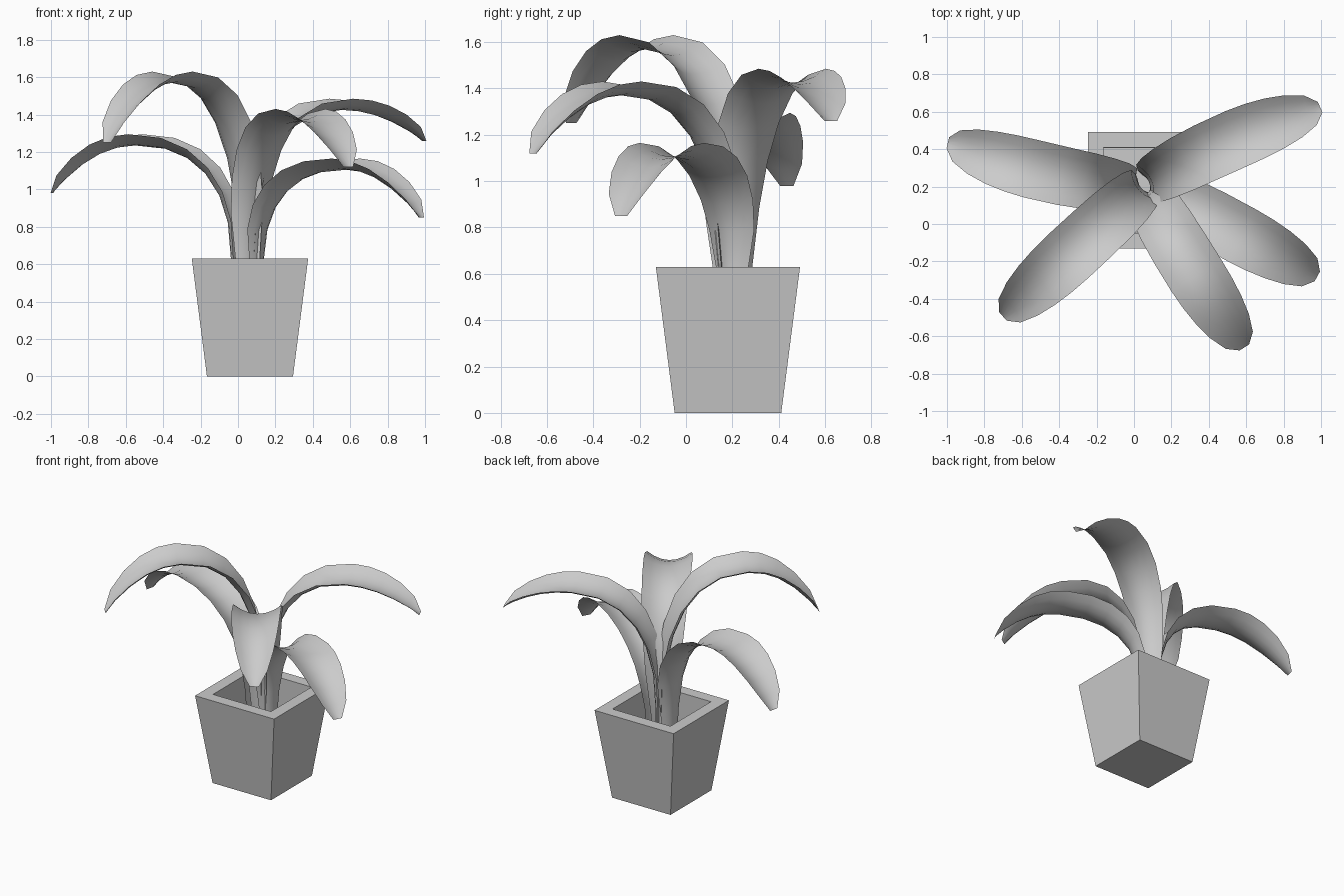
import bpy, bmesh, math
from mathutils import Vector

if "Cube" in bpy.data.objects:
    bpy.data.objects.remove(bpy.data.objects["Cube"], do_unlink=True)

grey = bpy.data.materials.new("plain grey")
grey.use_nodes = True
grey.diffuse_color = (0.6, 0.6, 0.6, 1)
grey.node_tree.nodes["Principled BSDF"].inputs["Base Color"].default_value = (0.6, 0.6, 0.6, 1)

RIM = 0.63


def finish(bm, name, smooth):
    mesh = bpy.data.meshes.new(name)
    bm.to_mesh(mesh)
    bm.free()
    mesh.materials.append(grey)
    for p in mesh.polygons:
        p.use_smooth = smooth
    obj = bpy.data.objects.new(name, mesh)
    bpy.context.collection.objects.link(obj)


def bridge(bm, rows, closed):
    for a, b in zip(rows, rows[1:]):
        n = len(a)
        for i in range(n if closed else n - 1):
            j = (i + 1) % n
            bm.faces.new((a[i], a[j], b[j], b[i]))


# Tapered square pot: outer wall, rim, upright inner wall and floor
def build_pot():
    bm = bmesh.new()
    corners = [(-1, -1), (1, -1), (1, 1), (-1, 1)]
    levels = [(0.23, 0), (0.311, RIM), (0.228, RIM), (0.226, 0.1)]
    rows = [[bm.verts.new((0.064 + cx * h, 0.181 + cy * h, z)) for cx, cy in corners]
            for h, z in levels]
    bridge(bm, rows, True)
    bm.faces.new(rows[0])
    bm.faces.new(rows[-1])
    bmesh.ops.recalc_face_normals(bm, faces=bm.faces[:])
    finish(bm, "pot", False)


# Arched leaf with a channelled cross-section, tapering to the tip
WIDTHS = [0.05, 0.08, 0.11, 0.128, 0.142, 0.152, 0.157, 0.158,
          0.154, 0.143, 0.122, 0.086, 0.03]
CREST = 0.53


def build_leaf(name, base, tip, peak, tip_z, bend=0.0):
    base, tip = Vector((*base, 0)), Vector((*tip, 0))
    reach = tip - base
    out = reach.normalized()
    side = Vector((-out.y, out.x, 0))

    def spine(u, z):
        return base + reach * u + side * bend * math.sin(math.pi * u) + Vector((0, 0, z))

    path = [spine(0, 0.35)]
    for k in range(7):                      # rising half
        a = math.radians(15 * k)
        u = CREST * (1 - max(math.cos(a), 0) ** 0.85)
        path.append(spine(u, RIM + (peak - RIM) * math.sin(a) ** 0.85))
    for v in (0.21, 0.42, 0.64, 0.85, 1):   # drooping half
        path.append(spine(CREST + (1 - CREST) * v, peak - (peak - tip_z) * v ** 2))
    bm = bmesh.new()
    rows = []
    last = len(path) - 1
    for i, (p, w) in enumerate(zip(path, WIDTHS)):
        along = (path[min(i + 1, last)] - path[max(i - 1, 0)]).normalized()
        up = along.cross(side)
        curl = 0 if i == last else 0.38
        rows.append([bm.verts.new(p + side * w * s + up * curl * w * s * s)
                     for s in (-1, -0.67, -0.33, 0, 0.33, 0.67, 1)])
    bridge(bm, rows, False)
    bmesh.ops.reverse_faces(bm, faces=bm.faces[:])
    finish(bm, name, True)


build_pot()
build_leaf("tall_front_right_leaf", (0.04, 0.19), (-0.7, -0.495), 1.57, 1.25)
build_leaf("right_leaf", (-0.035, 0.2), (-0.995, 0.435), 1.235, 0.98, 0.03)
build_leaf("back_left_leaf", (0.08, 0.225), (0.995, 0.625), 1.425, 1.26, 0.025)
build_leaf("front_left_leaf", (0.125, 0.185), (0.98, -0.28), 1.105, 0.85)
build_leaf("front_leaf", (0.07, 0.165), (0.59, -0.66), 1.37, 1.12, -0.012)
